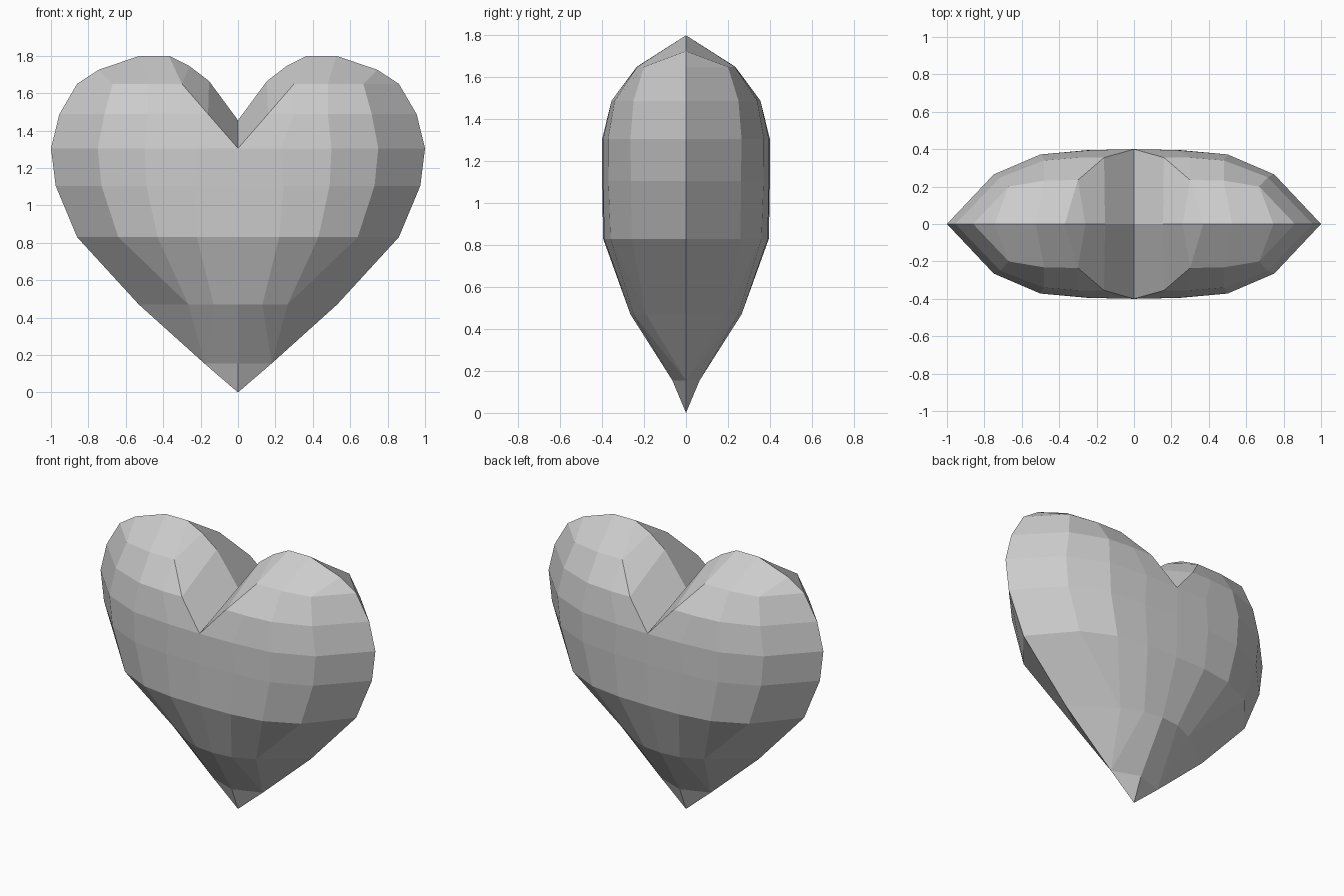
import bpy, bmesh

if "Cube" in bpy.data.objects:
    bpy.data.objects.remove(bpy.data.objects["Cube"])

# Horizontal rows of the front right quarter: (height, [(x, y) from centre to rim]).
# Repeated points collapse quads into triangles.
ROWS = [
    (0.0,   [(0, 0)] * 5),
    (0.155, [(0, -.065)] + [(.18, 0)] * 4),
    (0.47,  [(0, -.265), (.13, -.25), (.265, -.19), (.265, -.19), (.53, 0)]),
    (0.83,  [(0, -.395), (.22, -.39), (.43, -.36), (.64, -.26), (.86, 0)]),
    (1.105, [(0, -.40), (.245, -.395), (.49, -.37), (.73, -.262), (.975, 0)]),
    (1.305, [(0, -.40), (.23, -.395), (.50, -.372), (.75, -.265), (1, 0)]),
    (1.488, [(.16, -.355), (.30, -.355), (.48, -.34), (.715, -.25), (.955, 0)]),
    (1.65,  [(.30, -.235), (.30, -.235), (.48, -.232), (.67, -.20), (.86, 0)]),
]
# Ridge over the lobe at y = 0, from the cleft to the rim: (x, z)
RIDGE = [(0, 1.455), (.155, 1.665), (.26, 1.745), (.37, 1.80),
         (.525, 1.80), (.745, 1.725), (.86, 1.65)]

bm = bmesh.new()
cache = {}


def vert(p):
    if p not in cache:
        cache[p] = bm.verts.new(p)
    return cache[p]


def strip(lower, upper):
    for i in range(len(lower) - 1):
        corners = [lower[i], lower[i + 1], upper[i + 1], upper[i]]
        unique = list(dict.fromkeys(corners))
        if len(unique) > 2:
            bm.faces.new([vert(p) for p in unique])


# Front surface
rows = [[(x, y, z) for x, y in pts] for z, pts in ROWS]
for a, b in zip(rows, rows[1:]):
    strip(a, b)

# Lobe top and inner cleft walls
ridge = [(x, 0, z) for x, z in RIDGE]
edge = [rows[5][0], rows[6][0], rows[7][0], rows[7][0]] + rows[7][2:]
strip(edge, ridge)

mesh = bpy.data.meshes.new("heart")
bm.to_mesh(mesh)
bm.free()
heart = bpy.data.objects.new("heart", mesh)
bpy.context.collection.objects.link(heart)

# Mirror the quarter left and back
mirror = heart.modifiers.new("mirror", 'MIRROR')
mirror.use_axis = (True, True, False)
mirror.merge_threshold = 0.001
